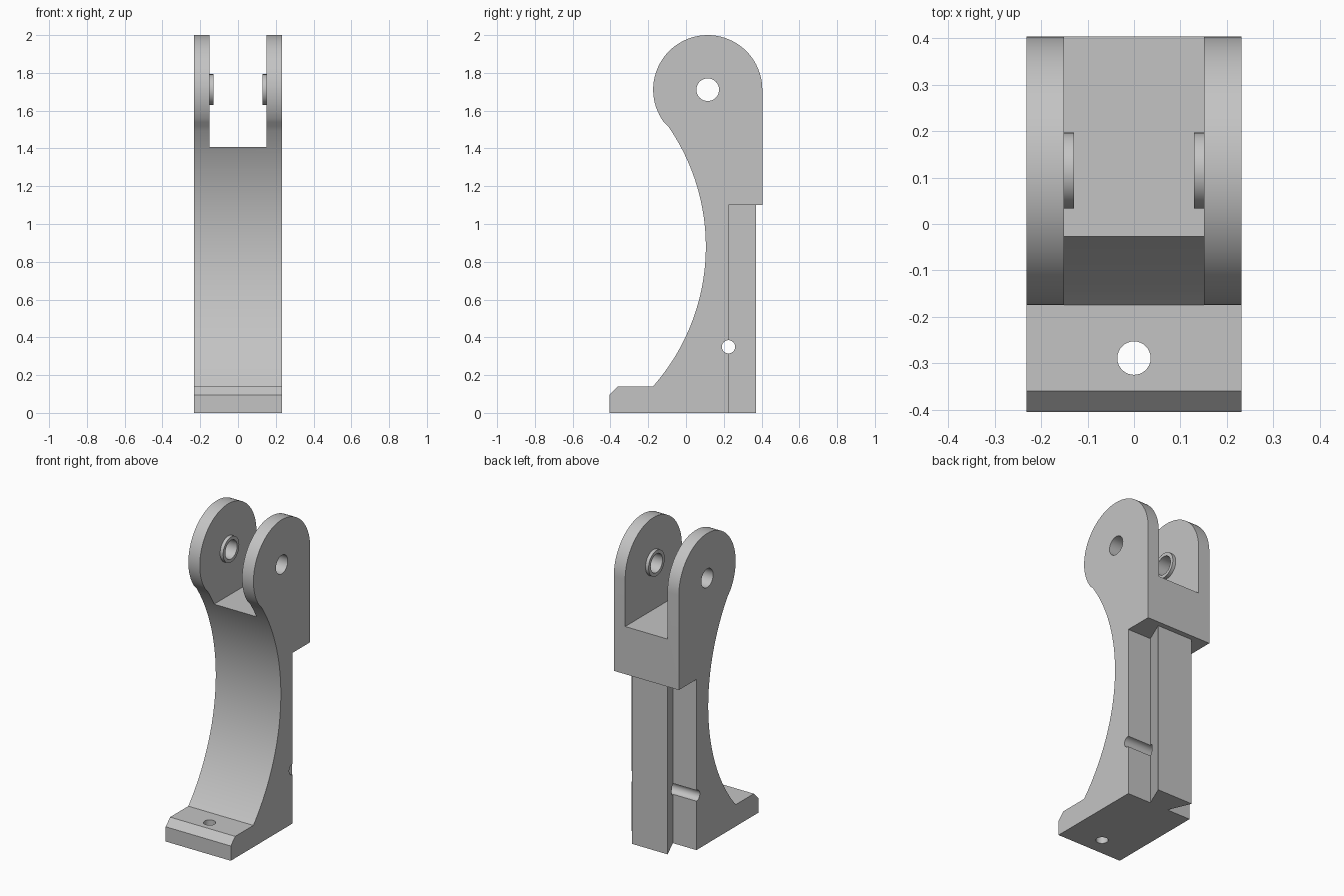
import bpy, bmesh
from math import sin, cos, pi, radians, atan2, asin
from mathutils import Matrix, Vector

cube = bpy.data.objects.get("Cube")
if cube:
    bpy.data.objects.remove(cube, do_unlink=True)

grey = bpy.data.materials.new("plain grey")
grey.use_nodes = True
grey.diffuse_color = (0.55, 0.55, 0.55, 1)
grey.node_tree.nodes["Principled BSDF"].inputs["Base Color"].default_value = (0.55, 0.55, 0.55, 1)

WIDTH = 0.232      # half width of the bracket
SLOT = 0.151       # half width of the slot between the lugs
BACK = 0.225       # rear face of the column
PIVOT = Vector((0.115, 1.711))
HEAD_R = 0.289
ARC = Vector((-1.013, 0.88))   # centre of the concave front
ARC_R = 1.118


def prism(name, points, vector):
    """Extrude a closed outline along a vector."""
    bm = bmesh.new()
    face = bm.faces.new([bm.verts.new(p) for p in points])
    grown = bmesh.ops.extrude_face_region(bm, geom=[face])["geom"]
    bmesh.ops.translate(bm, vec=vector, verts=[v for v in grown if isinstance(v, bmesh.types.BMVert)])
    bmesh.ops.recalc_face_normals(bm, faces=bm.faces)
    mesh = bpy.data.meshes.new(name)
    bm.to_mesh(mesh)
    bm.free()
    mesh.materials.append(grey)
    obj = bpy.data.objects.new(name, mesh)
    bpy.context.collection.objects.link(obj)
    return obj


def side_prism(name, outline, x0, x1):
    return prism(name, [(x0, y, z) for y, z in outline], (x1 - x0, 0, 0))


def circle(center, radius, count=48):
    return [(center[0] + radius * cos(2 * pi * i / count),
             center[1] + radius * sin(2 * pi * i / count)) for i in range(count)]


def arc(center, radius, start, end, count):
    return [(center[0] + radius * cos(start + (end - start) * i / count),
             center[1] + radius * sin(start + (end - start) * i / count)) for i in range(count + 1)]


def cut(obj, cutter):
    mod = obj.modifiers.new("cut", "BOOLEAN")
    mod.operation = "DIFFERENCE"
    mod.solver = "EXACT"
    mod.object = cutter
    bpy.context.view_layer.objects.active = obj
    bpy.ops.object.modifier_apply(modifier=mod.name)


# Main bracket: foot, concave column and rounded head
toward = ARC - PIVOT
tangent = atan2(toward.y, toward.x) % (2 * pi)
low = asin((0.14 - ARC.y) / ARC_R)
outline = [(-0.405, 0), (BACK, 0), (BACK, 1.1), (0.404, 1.1)]
outline += arc(PIVOT, HEAD_R, 0, tangent, 48)
outline += arc(ARC, ARC_R, tangent - pi, low, 48)[1:]
outline += [(-0.36, 0.14), (-0.405, 0.095)]
bracket = side_prism("bracket_body", outline, -WIDTH, WIDTH)

# Dovetail rail down the back of the column
rail = prism("dovetail_rail", [(-0.065, BACK, 0), (0.065, BACK, 0), (0.127, 0.37, 0), (-0.127, 0.37, 0)],
             (0, 0, 1.1))

# Bosses on the inner faces of the lugs
bosses = [side_prism(side + "_pivot_boss", circle(PIVOT, 0.082), s * (SLOT + 0.01), s * 0.129)
          for side, s in (("left", 1), ("right", -1))]

# Cutters: slot, pivot hole, cross pin hole and foot bolt hole
slot = side_prism("slot_cutter", [(-1, 1.407), (1, 1.407), (1, 3), (-1, 3)], -SLOT, SLOT)
pivot_hole = side_prism("pivot_hole_cutter", circle(PIVOT, 0.06), -1, 1)
pin_hole = side_prism("pin_hole_cutter", circle((BACK, 0.35), 0.035, 32), -1, 1)
bolt_hole = prism("bolt_hole_cutter", [(x, y, -1) for x, y in circle((0, -0.289), 0.036, 32)], (0, 0, 2))

for cutter in (slot, pivot_hole, pin_hole, bolt_hole):
    cut(bracket, cutter)
cut(rail, pin_hole)
for boss in bosses:
    cut(boss, pivot_hole)
for cutter in (slot, pivot_hole, pin_hole, bolt_hole):
    bpy.data.objects.remove(cutter, do_unlink=True)

# Smooth the round surfaces, keep the machined edges crisp
bpy.ops.object.select_all(action="DESELECT")
for obj in [bracket, rail] + bosses:
    obj.select_set(True)
bpy.context.view_layer.objects.active = bracket
bpy.ops.object.shade_smooth_by_angle(angle=radians(25))
